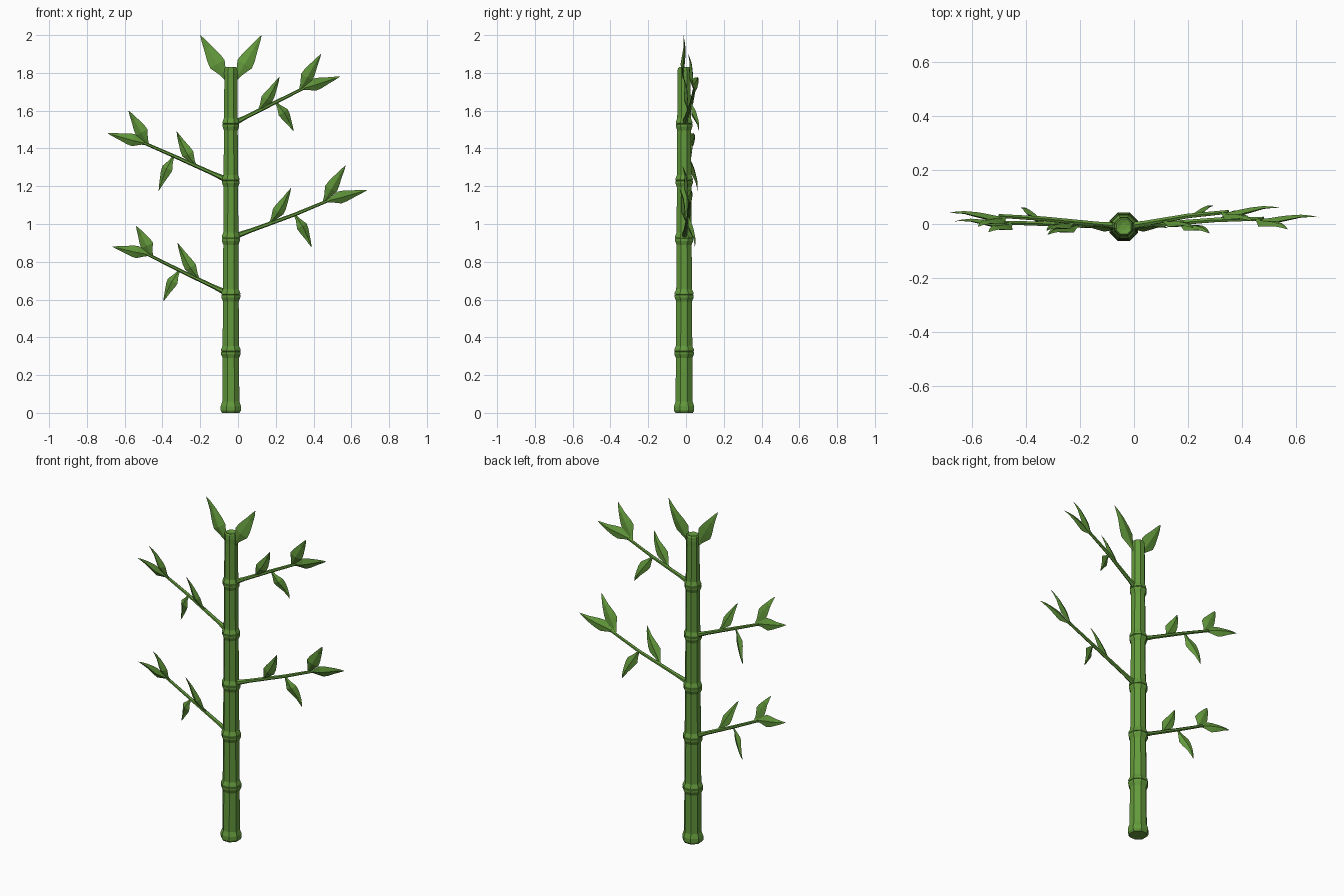
import bpy, bmesh
from math import sin, cos, pi
from mathutils import Vector

if "Cube" in bpy.data.objects:
    bpy.data.objects.remove(bpy.data.objects["Cube"])

green = bpy.data.materials.new("bamboo_green")
green.use_nodes = True
colour = (0.125, 0.32, 0.045, 1)
green.diffuse_color = colour
green.node_tree.nodes["Principled BSDF"].inputs["Base Color"].default_value = colour

AXIS = Vector((-0.038, -0.01, 0))


def loft(name, rings):
    """Skin a list of equally sized point rings and close both ends."""
    bm = bmesh.new()
    loops = [[bm.verts.new(p) for p in ring] for ring in rings]
    for a, b in zip(loops, loops[1:]):
        n = len(a)
        for i in range(n):
            j = (i + 1) % n
            bm.faces.new((a[i], a[j], b[j], b[i]))
    bm.faces.new(loops[0][::-1])
    bm.faces.new(loops[-1])
    bmesh.ops.remove_doubles(bm, verts=bm.verts, dist=0.0004)
    bmesh.ops.recalc_face_normals(bm, faces=bm.faces)
    mesh = bpy.data.meshes.new(name)
    bm.to_mesh(mesh)
    bm.free()
    mesh.materials.append(green)
    obj = bpy.data.objects.new(name, mesh)
    bpy.context.collection.objects.link(obj)
    return obj


def ring(centre, u, v, ru, rv, sides, turn=0.0):
    angles = [2 * pi * i / sides + turn for i in range(sides)]
    return [centre + u * (ru * cos(a)) + v * (rv * sin(a)) for a in angles]


def frame(direction):
    """Width axis in the front plane and thickness axis across it."""
    u = direction.cross(Vector((0, 1, 0))).normalized()
    return u, direction.cross(u).normalized()


def leaf(name, base, tip, width, bow=0.0, roll=0.0):
    base, tip = Vector(base), Vector(tip)
    d = (tip - base).normalized()
    u0, v0 = frame(d)
    u = u0 * cos(roll) + v0 * sin(roll)
    v = v0 * cos(roll) - u0 * sin(roll)
    outline = [(0, 0.16), (0.15, 0.4), (0.36, 1), (0.5, 0.88),
               (0.72, 0.5), (0.88, 0.25), (1, 0.01)]
    rings = []
    for t, w in outline:
        c = base.lerp(tip, t) + u0 * (bow * sin(pi * t)) + v0 * (0.006 * sin(2 * pi * t))
        rings.append(ring(c, u, v, width * w, 0.011 * w, 4))
    loft(name, rings)


# Stalk: eight-sided, tapering, with a raised joint between segments
def stalk_radius(z):
    return 0.049 - 0.0062 * z


profile = [(0, 0.05), (0.012, 0.058), (0.035, 0.058), (0.06, stalk_radius(0))]
for z in (0.325, 0.625, 0.925, 1.23, 1.53):
    r = stalk_radius(z)
    profile += [(z - 0.035, r), (z - 0.014, r * 1.2), (z - 0.002, r * 1.2),
                (z, r * 1.1), (z + 0.002, r * 1.2), (z + 0.01, r * 1.2), (z + 0.03, r)]
profile += [(1.77, 0.037), (1.80, 0.038), (1.822, 0.036), (1.83, 0.03), (1.825, 0.014)]
X, Y, Z = Vector((1, 0, 0)), Vector((0, 1, 0)), Vector((0, 0, 1))
loft("stalk", [ring(AXIS + Z * z, X, Y, r, r, 8, pi / 8) for z, r in profile])

# Two crown leaves
leaf("crown_leaf_right", (-0.058, -0.012, 1.76), (-0.20, -0.015, 2.0), 0.044)
leaf("crown_leaf_left", (-0.015, -0.012, 1.76), (0.125, -0.015, 2.0), 0.044)

# Branches: root, fork, end, end leaf tip, then side leaves (position, tip)
branches = {
    "lower_right": [(-0.05, -0.01, 0.63), (-0.31, 0.0, 0.755), (-0.48, 0.005, 0.84), (-0.665, 0.01, 0.88),
                    (-0.54, -0.03, 0.99), (-0.32, -0.04, 0.90), (-0.395, 0.03, 0.59)],
    "lower_left": [(-0.03, -0.01, 0.93), (0.30, 0.015, 1.05), (0.48, 0.02, 1.125), (0.685, 0.025, 1.18),
                   (0.57, -0.02, 1.31), (0.28, -0.035, 1.19), (0.39, 0.047, 0.875)],
    "upper_right": [(-0.05, -0.01, 1.23), (-0.34, 0.02, 1.36), (-0.50, 0.03, 1.43), (-0.69, 0.04, 1.48),
                    (-0.58, -0.01, 1.60), (-0.325, -0.025, 1.49), (-0.42, 0.06, 1.175)],
    "upper_left": [(-0.03, -0.01, 1.53), (0.20, 0.03, 1.645), (0.35, 0.045, 1.72), (0.54, 0.06, 1.78),
                   (0.44, 0.01, 1.90), (0.22, -0.015, 1.78), (0.295, 0.067, 1.49)],
}
for side, points in branches.items():
    root, fork, end, tip, upper, inner, lower = map(Vector, points)
    u, v = frame((end - root).normalized())
    path = [(root, 0.017), (root.lerp(fork, 0.3), 0.011), (fork, 0.0095), (end, 0.008)]
    loft(side + "_branch", [ring(c, u, v, r, r, 6) for c, r in path])
    s = 1 if end.x > 0 else -1
    leaf(side + "_end_leaf", end - (tip - end) * 0.12, tip, 0.034, 0, 0.25 * s)
    leaf(side + "_upper_leaf", fork.lerp(end, 0.85), upper, 0.036, 0.004 * s, 0.3 * s)
    leaf(side + "_inner_leaf", root.lerp(fork, 0.6), inner, 0.033, -0.006 * s, 0.3 * s)
    leaf(side + "_lower_leaf", fork, lower, 0.03, 0.006 * s, -0.3 * s)
